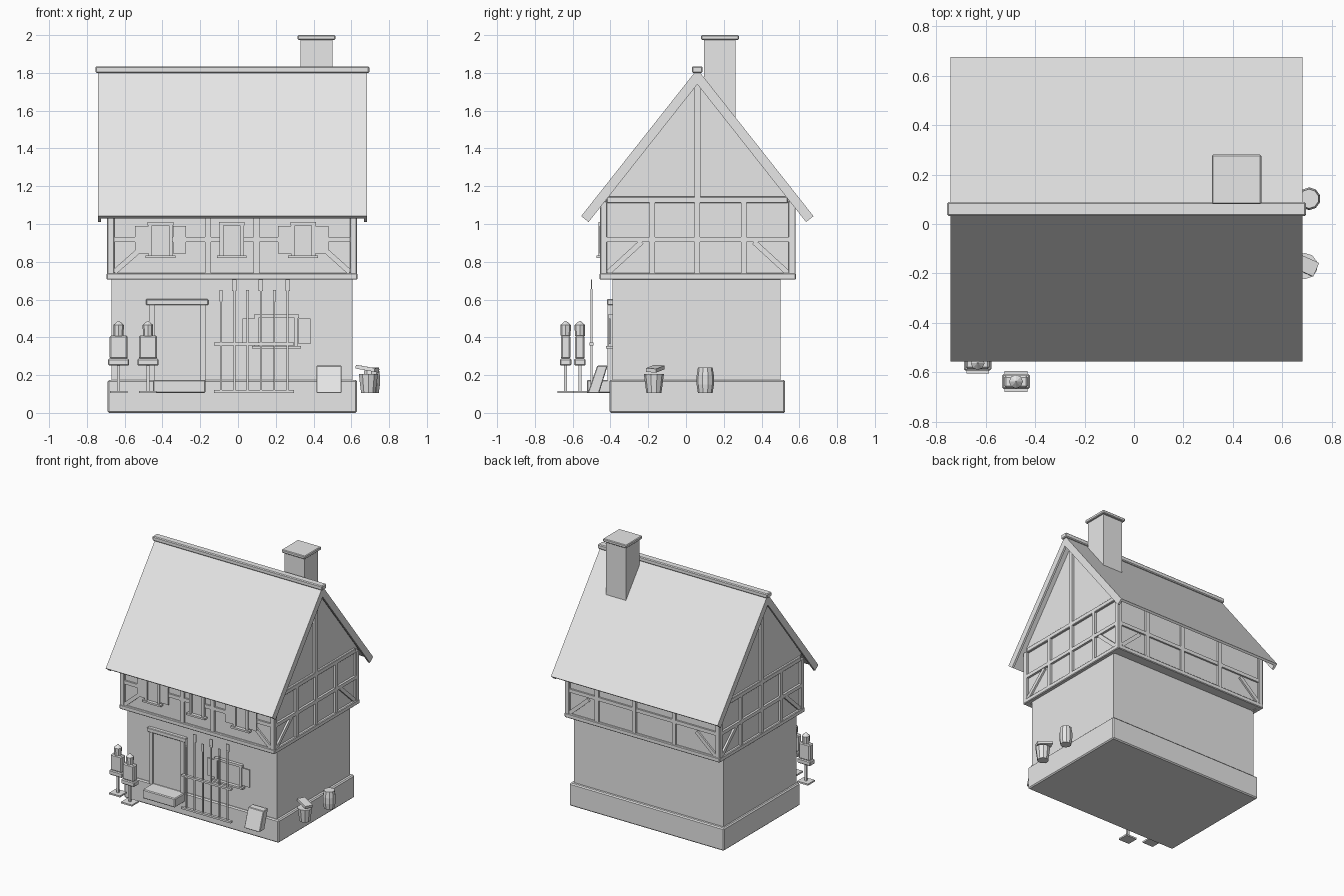
import bpy, bmesh, math
from mathutils import Matrix, Vector

if "Cube" in bpy.data.objects:
    bpy.data.objects.remove(bpy.data.objects["Cube"], do_unlink=True)

COLOUR = (0.8, 0.8, 0.8, 1)
mat = bpy.data.materials.new("pale_grey")
mat.use_nodes = True
mat.diffuse_color = COLOUR
mat.node_tree.nodes["Principled BSDF"].inputs["Base Color"].default_value = COLOUR


def finish(bm, name, bevel=0):
    bmesh.ops.recalc_face_normals(bm, faces=bm.faces)
    mesh = bpy.data.meshes.new(name)
    bm.to_mesh(mesh)
    bm.free()
    mesh.materials.append(mat)
    ob = bpy.data.objects.new(name, mesh)
    bpy.context.collection.objects.link(ob)
    if bevel:
        mod = ob.modifiers.new("edge", "BEVEL")
        mod.width = bevel
        mod.segments = 1
    return ob


def box(name, x, y, z, bevel=0):
    """Box from three (low, high) ranges."""
    bm = bmesh.new()
    size = Matrix.Diagonal((x[1] - x[0], y[1] - y[0], z[1] - z[0], 1))
    mid = Matrix.Translation((sum(x) / 2, sum(y) / 2, sum(z) / 2))
    bmesh.ops.create_cube(bm, size=1, matrix=mid @ size)
    return finish(bm, name, bevel)


def prism(name, profile, x, bevel=0):
    """Profile of (y, z) points swept along an x range."""
    bm = bmesh.new()
    face = bm.faces.new([bm.verts.new((x[0], y, z)) for y, z in profile])
    out = bmesh.ops.extrude_face_region(bm, geom=[face])["geom"]
    moved = [v for v in out if isinstance(v, bmesh.types.BMVert)]
    bmesh.ops.translate(bm, verts=moved, vec=(x[1] - x[0], 0, 0))
    return finish(bm, name, bevel)


def lathe(name, centre, rings, sides=10):
    """Stack of (radius, z) rings around a vertical axis."""
    bm = bmesh.new()
    for (r1, z1), (r2, z2) in zip(rings, rings[1:]):
        place = Matrix.Translation((*centre, (z1 + z2) / 2))
        bmesh.ops.create_cone(bm, cap_ends=True, segments=sides, radius1=r1,
                              radius2=r2, depth=z2 - z1, matrix=place)
    return finish(bm, name)


def strut(name, a, b, wide, deep, normal):
    """Bar between two points; deep is measured along normal."""
    a, b, n = Vector(a), Vector(b), Vector(normal)
    along = (b - a).normalized()
    side = along.cross(n)
    rot = Matrix((side, n, along)).transposed().to_4x4()
    size = Matrix.Diagonal((wide, deep, (b - a).length, 1))
    bm = bmesh.new()
    bmesh.ops.create_cube(bm, size=1, matrix=Matrix.Translation((a + b) / 2) @ rot @ size)
    return finish(bm, name)


# Plinth and ground floor
box("plinth", (-0.69, 0.63), (-0.405, 0.525), (0, 0.175), 0.008)
box("ground_floor_wall", (-0.67, 0.605), (-0.39, 0.5), (0.17, 0.72))

# Upper floor with gables
MID, SLOPE, TOP = 0.06, 1.266, 1.82


def under(y, drop):
    return TOP - drop - abs(y - MID) * SLOPE


L, R, F, B = -0.675, 0.612, -0.44, 0.565
prism("upper_wall", [(F, 0.71), (B, 0.71), (B, under(B, 0.03)),
                     (MID, under(MID, 0.03)), (F, under(F, 0.03))], (L, R))

# Roof panels, bargeboards and ridge
REACH = 0.615
for sign, side in ((-1, "front"), (1, "back")):
    def slab(thick):
        nx, nz = -sign * 0.785 * thick, -0.62 * thick
        eave = (MID + sign * REACH, TOP - REACH * SLOPE)
        return [(MID, TOP), eave, (eave[0] + nx, eave[1] + nz), (MID, TOP - thick * 1.61)]
    prism(side + "_roof_panel", slab(0.018), (-0.74, 0.68))
    for x, end in ((-0.742, "right"), (0.666, "left")):
        prism(f"{side}_bargeboard_{end}", slab(0.05), (x, x + 0.016))
box("ridge_beam", (-0.755, 0.695), (0.032, 0.088), (1.8, 1.835), 0.006)

# Chimney
box("chimney_stack", (0.33, 0.5), (0.095, 0.262), (1.45, 1.98))
box("chimney_cap", (0.315, 0.515), (0.08, 0.28), (1.975, 2.0), 0.005)

# Corner posts and sill beams
RAIL = (0.905, 0.932)
EAVE = (1.11, 1.145)
for x in ((-0.693, -0.655), (0.592, 0.63)):
    for y in ((-0.455, -0.417), (0.542, 0.58)):
        box("corner_post", x, y, (0.71, 1.12), 0.004)
for y in ((-0.457, -0.41), (0.535, 0.582)):
    box("sill_beam", (-0.695, 0.632), y, (0.705, 0.74), 0.005)

# Gable timbers on both ends
for x, n in (((-0.692, -0.66), -1), ((0.597, 0.629), 1)):
    box("gable_sill_beam", (x[0] - 0.003, x[1] + 0.003), (-0.457, 0.582), (0.705, 0.74), 0.005)
    box("gable_mid_rail", x, (-0.42, 0.55), RAIL)
    box("gable_tie_beam", x, (-0.42, 0.54), EAVE, 0.004)
    for y in (-0.178, MID, 0.305):
        box("gable_post", x, (y - 0.015, y + 0.015), (0.73, 1.115))
    box("king_post", x, (MID - 0.016, MID + 0.016), (1.14, 1.75))
    for a, b in ((-0.415, -0.235), (0.54, 0.36)):
        strut("gable_brace", (x[0] + 0.016, a, 0.74), (x[0] + 0.016, b, 0.905), 0.028, 0.026, (n, 0, 0))

# Front and back wall timbers
for y, posts, side in (((-0.454, -0.43), (-0.16, 0.098), "front"),
                       ((0.555, 0.579), (-0.3, 0.04, 0.36), "back")):
    for x in posts:
        box(side + "_post", (x - 0.016, x + 0.016), y, (0.73, 1.16))
    n = -1 if side == "front" else 1
    for a, b in ((-0.655, -0.49), (0.592, 0.43)):
        mid = sum(y) / 2
        strut(side + "_brace", (a, mid, 0.745), (b, mid, 0.89), 0.028, 0.022, (0, n, 0))
box("back_mid_rail", (-0.67, 0.61), (0.555, 0.578), RAIL)
box("back_eave_beam", (-0.67, 0.61), (0.555, 0.578), EAVE)
for x in ((-0.67, -0.47), (-0.35, -0.09), (0.025, 0.29), (0.405, 0.61)):
    box("front_mid_rail", x, (-0.453, -0.43), RAIL)


def window(x, y, z, half, shutter):
    """Framed window facing the front, with optional open shutters."""
    lo, hi = z
    box("window_pane", (x - half, x + half), (y - 0.008, y + 0.01), z)
    for s in (-1, 1):
        e = x + s * half
        box("window_jamb", (e - 0.01, e + 0.01), (y - 0.022, y + 0.01), z)
        if shutter:
            span = sorted((e + s * 0.011, e + s * shutter))
            box("window_shutter", span, (y - 0.017, y - 0.01), (lo + 0.015, hi - 0.015))
    box("window_lintel", (x - half - 0.014, x + half + 0.014), (y - 0.024, y + 0.01), (hi - 0.012, hi + 0.006))
    box("window_sill", (x - half - 0.025, x + half + 0.025), (y - 0.034, y + 0.01), (lo - 0.01, lo + 0.004))


for x, shutter in ((-0.41, 0.08), (-0.033, 0), (0.345, 0.08)):
    window(x, F, (0.83, 1.005), 0.054, shutter)
window(0.203, -0.39, (0.35, 0.515), 0.105, 0.075)

# Door and step
box("door", (-0.45, -0.19), (-0.398, -0.38), (0.17, 0.575))
for x in (-0.47, -0.2):
    box("door_post", (x, x + 0.028), (-0.415, -0.385), (0.17, 0.575))
box("door_lintel", (-0.487, -0.157), (-0.418, -0.385), (0.57, 0.602), 0.004)
box("door_step", (-0.45, -0.172), (-0.525, -0.4), (0.105, 0.175), 0.006)

# Spear rack
for z in ((0.105, 0.12), (0.357, 0.372)):
    box("rack_rail", (-0.128, 0.297), (-0.512, -0.49), z)
for i in range(6):
    x, top = -0.09 + i * 0.0705, 0.705 if i % 2 else 0.65
    box("spear_shaft", (x - 0.005, x + 0.005), (-0.506, -0.496), (0.11, top - 0.05))
    w = 0.012 if i % 2 else 0.008
    box("spear_head", (x - w, x + w), (-0.504, -0.498), (top - 0.06, top))

# Leaning block against the wall
prism("leaning_block", [(-0.52, 0.105), (-0.46, 0.105), (-0.415, 0.25), (-0.47, 0.25)], (0.415, 0.548), 0.004)

# Training dummies
for x, y in ((-0.632, -0.562), (-0.477, -0.637)):
    def part(name, w, d, z, bevel=0):
        box("dummy_" + name, (x - w, x + w), (y - d, y + d), z, bevel)
    part("foot", 0.046, 0.042, (0.105, 0.117))
    part("pole", 0.008, 0.008, (0.11, 0.26))
    part("skirt", 0.056, 0.03, (0.25, 0.287), 0.006)
    part("body", 0.048, 0.025, (0.285, 0.41), 0.008)
    lathe("dummy_head", (x, y), [(0.026, 0.408), (0.028, 0.465), (0.003, 0.487)], 8)

# Barrel, bucket and the lid leaning on it
lathe("barrel", (0.708, 0.102), [(0.039, 0.105), (0.046, 0.15), (0.046, 0.195), (0.039, 0.24)])
lathe("bucket", (0.69, -0.17), [(0.04, 0.105), (0.053, 0.205)])
strut("bucket_lid", (0.635, -0.14, 0.243), (0.735, -0.185, 0.225), 0.06, 0.02, (0.163, 0, 0.987))
